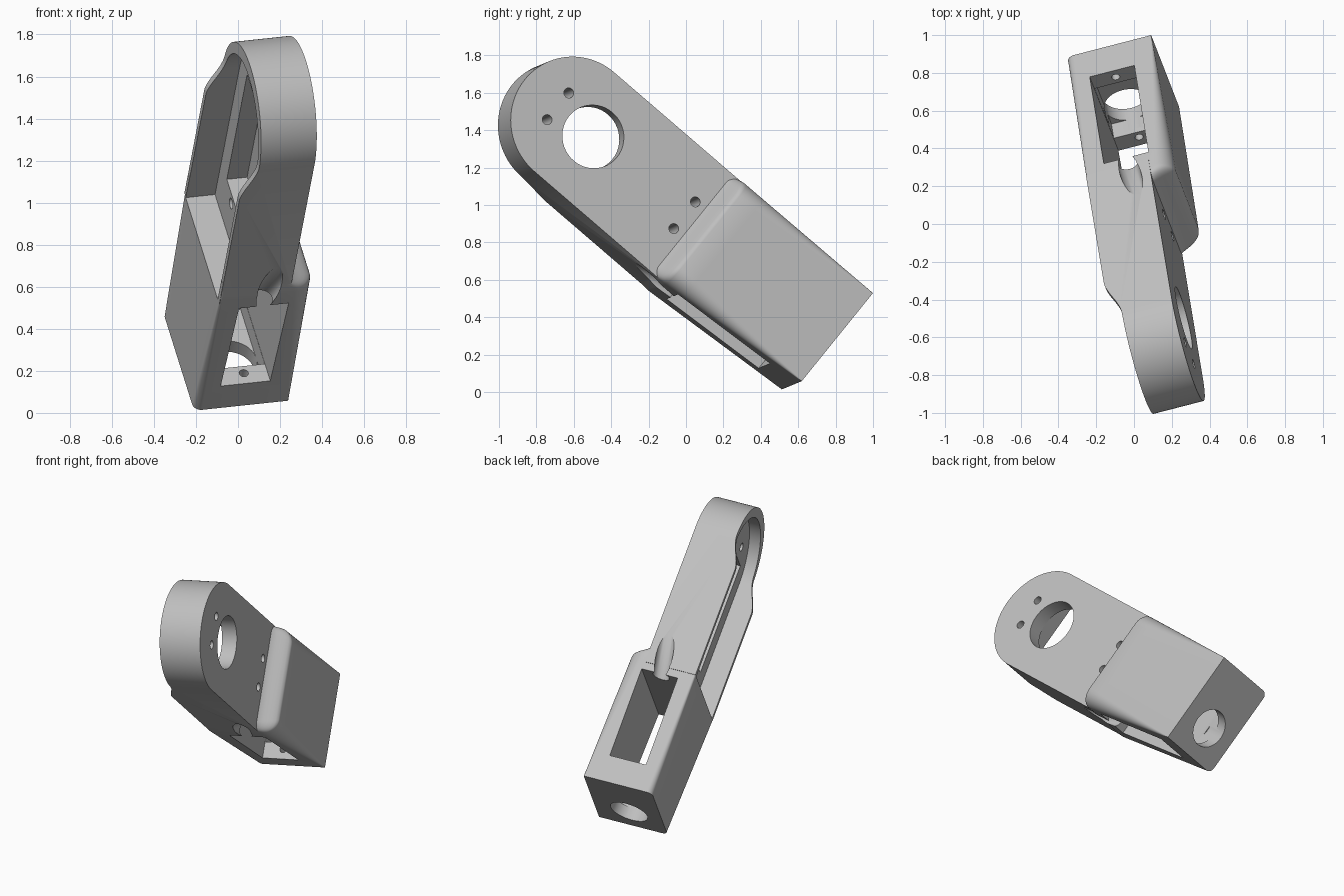
import bpy, bmesh, math
from mathutils import Matrix, Vector

old = bpy.data.objects.get("Cube")
if old:
    bpy.data.objects.remove(old, do_unlink=True)

# Local frame: X runs along the arm, Y through its thickness, Z across its width
along = Vector((0.125, -0.752, 0.647)).normalized()
across = along.cross(Vector((0.964, 0.244, 0.106))).normalized()
through = across.cross(along)
FRAME = Matrix((along, through, across)).transposed().to_4x4()

grey = bpy.data.materials.new("light grey")
grey.use_nodes = True
grey.diffuse_color = (0.52, 0.52, 0.52, 1)
grey.node_tree.nodes["Principled BSDF"].inputs["Base Color"].default_value = grey.diffuse_color


def loft(name, rings):
    """Skin a list of matching closed rings and cap both ends."""
    bm = bmesh.new()
    loops = [[bm.verts.new(p) for p in ring] for ring in rings]
    for r0, r1 in zip(loops, loops[1:]):
        n = len(r0)
        for i in range(n):
            bm.faces.new((r0[i], r0[(i + 1) % n], r1[(i + 1) % n], r1[i]))
    bm.faces.new(loops[0])
    bm.faces.new(loops[-1])
    bmesh.ops.recalc_face_normals(bm, faces=bm.faces)
    mesh = bpy.data.meshes.new(name)
    bm.to_mesh(mesh)
    bm.free()
    mesh.materials.append(grey)
    obj = bpy.data.objects.new(name, mesh)
    bpy.context.collection.objects.link(obj)
    return obj


def prism(name, outline, axis, lo, hi):
    """Extrude a 2D outline along one local axis (0, 1 or 2)."""
    rings = []
    for h in (lo, hi):
        ring = []
        for u, v in outline:
            p = [u, v]
            p.insert(axis, h)
            ring.append(p)
        rings.append(ring)
    return loft(name, rings)


def arc(u, v, r, start=0, end=360, n=48):
    return [(u + r * math.cos(math.radians(start + (end - start) * i / n)),
             v + r * math.sin(math.radians(start + (end - start) * i / n))) for i in range(n)]


def rect(u0, u1, v0, v1):
    return [(u0, v0), (u1, v0), (u1, v1), (u0, v1)]


def stadium(a0, a1, mid, r):
    return [(a0, mid - r)] + arc(a1, mid, r, -90, 90, 64) + [(a1, mid + r), (a0, mid + r)]


def section(a, b0, b1, c1, r_outer, r_inner, c0=-0.075):
    """Rounded rectangle across the body at station a."""
    pts = []
    for c, b, r, q in ((c1 - r_outer, b1 - r_outer, r_outer, 0), (c0 + r_inner, b1 - r_inner, r_inner, 90),
                       (c0 + r_inner, b0 + r_inner, r_inner, 180), (c1 - r_outer, b0 + r_outer, r_outer, 270)):
        pts += arc(c, b, r, q, q + 90, 10) + arc(c, b, r, q + 90, q + 91, 1)
    return [(a, c, b) for c, b in pts]


def combine(target, tool, operation):
    mod = target.modifiers.new(operation.title(), 'BOOLEAN')
    mod.operation = operation
    mod.solver = 'EXACT'
    mod.object = tool
    bpy.context.view_layer.objects.active = target
    bpy.ops.object.modifier_apply(modifier=mod.name)
    bpy.data.objects.remove(tool, do_unlink=True)


# Flared box with a soft step down to the arm
rings = []
for i in range(9):
    t = i / 8
    rings.append(section(-0.398 + 0.888 * t, 0.365 - 0.06 * t, 0.989 + 0.018 * t,
                         0.39, 0.003 + 0.1 * t, 0.04 - 0.03 * t))
for i in range(1, 9):
    t = i / 8
    drop = 0.126 * (1 - math.cos(math.pi * t)) / 2
    rings.append(section(0.49 + 0.1 * t, 0.305 + 0.008 * t, 1.007 - 0.002 * t,
                         0.39 - drop, 0.103 - 0.06 * t, 0.01))
bracket = loft("servo_bracket", rings)

# Arm plate with round tip
arm = prism("arm", stadium(0.45, 1.42, 0.66, 0.35), 1, -0.074, 0.27)
combine(bracket, arm, 'UNION')

# Curved relief that thins the tip
curve = [(1.19 + 0.26 * i / 12, -0.076 + 0.071 * (1 - math.cos(math.pi * i / 12)) / 2) for i in range(13)]
cutters = [prism("tip_relief", [(1.19, -0.3)] + curve + [(2, -0.005), (2, -0.3)], 2, 0, 1.4)]

# Open pocket, deeper motor pocket, shaft hole and screw holes in the arm
cutters.append(prism("arm_pocket", stadium(0.45, 1.38, 0.66, 0.32), 1, -0.3, 0.07))
cutters.append(prism("motor_pocket", rect(0.69, 1.46, 0.455, 0.87), 1, 0.05, 0.17))
cutters.append(prism("shaft_hole", arc(1.29, 0.666, 0.17), 1, 0.1, 0.5))
for a in (0.64, 1.54):
    for b in (0.572, 0.761):
        cutters.append(prism("screw_hole", arc(a, b, 0.027, n=20), 1, 0, 0.5))

# Window through the box, stepped end pocket, end hole and end screw holes
cutters.append(prism("window", rect(-0.22, 0.4, 0.03, 0.275), 2, 0, 1.4))
cutters.append(prism("end_pocket", rect(0.031, 0.274, 0.46, 0.89), 0, -0.32, -0.15))
cutters.append(prism("end_hole", arc(0.15, 0.58, 0.125), 0, -0.6, -0.25))
for b in (0.417, 0.938):
    cutters.append(prism("end_screw_hole", arc(0.16, b, 0.022, n=20), 0, -0.32, -0.15))

# Sloping cable grooves leading from the window onto both edges
for side in (-1, 1):
    groove = [[(a, c + u, 0.66 + side * h + v) for u, v in arc(0, 0, 0.055, n=24)]
              for a, c, h in ((0.36, 0.145, 0.29), (0.85, 0.2, 0.47))]
    cutters.append(loft("cable_groove", groove))

for cutter in cutters:
    cutter.hide_render = True
    combine(bracket, cutter, 'DIFFERENCE')

# Tilt into place and shade
bracket.data.transform(FRAME)
bpy.ops.object.select_all(action='DESELECT')
bracket.select_set(True)
bpy.context.view_layer.objects.active = bracket
bpy.ops.object.shade_smooth_by_angle(angle=math.radians(30))
